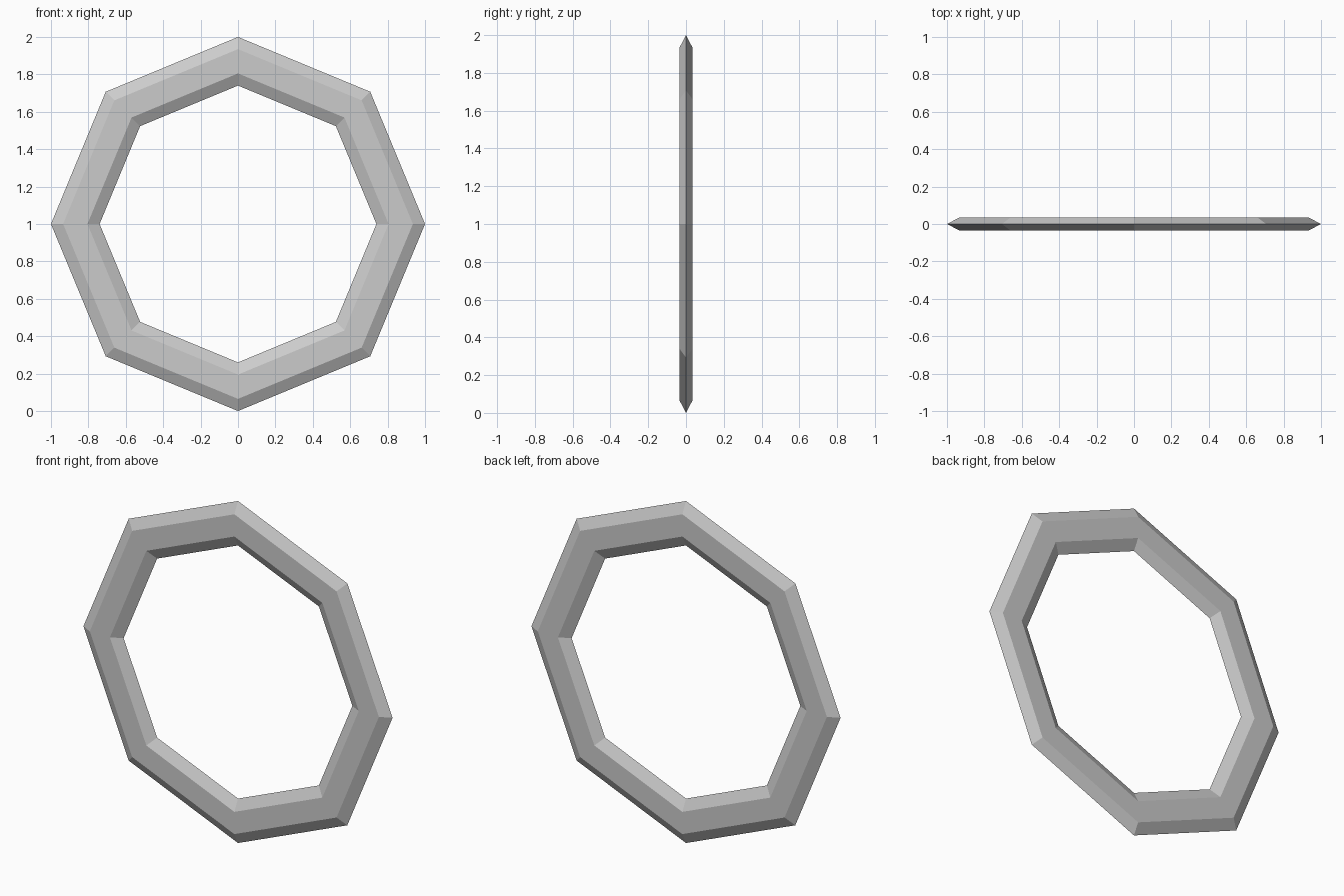
import bpy, bmesh, math

if "Cube" in bpy.data.objects:
    bpy.data.objects.remove(bpy.data.objects["Cube"])

SIDES = 8          # straight segments round the ring
RADIUS = 0.87      # ring centre line
TUBE = 0.13        # radius of the hexagonal section
FLATTEN = 0.30     # section squashed along y

steel = bpy.data.materials.new("plain grey")
steel.diffuse_color = (0.6, 0.6, 0.6, 1)
steel.use_nodes = True
steel.node_tree.nodes["Principled BSDF"].inputs["Base Color"].default_value = steel.diffuse_color

# Octagonal ring: flattened hexagonal section swept round the y axis
bm = bmesh.new()
rings = []
for i in range(SIDES):
    a = 2 * math.pi * i / SIDES
    ring = []
    for j in range(6):
        b = 2 * math.pi * j / 6
        r = RADIUS + TUBE * math.cos(b)
        y = TUBE * FLATTEN * math.sin(b)
        ring.append(bm.verts.new((r * math.cos(a), y, 1 + r * math.sin(a))))
    rings.append(ring)
for i in range(SIDES):
    p, q = rings[i], rings[(i + 1) % SIDES]
    for j in range(6):
        k = (j + 1) % 6
        bm.faces.new((p[j], p[k], q[k], q[j]))
bmesh.ops.recalc_face_normals(bm, faces=bm.faces)

mesh = bpy.data.meshes.new("octagonal_ring")
bm.to_mesh(mesh)
bm.free()
mesh.materials.append(steel)
bpy.context.collection.objects.link(bpy.data.objects.new("octagonal_ring", mesh))
